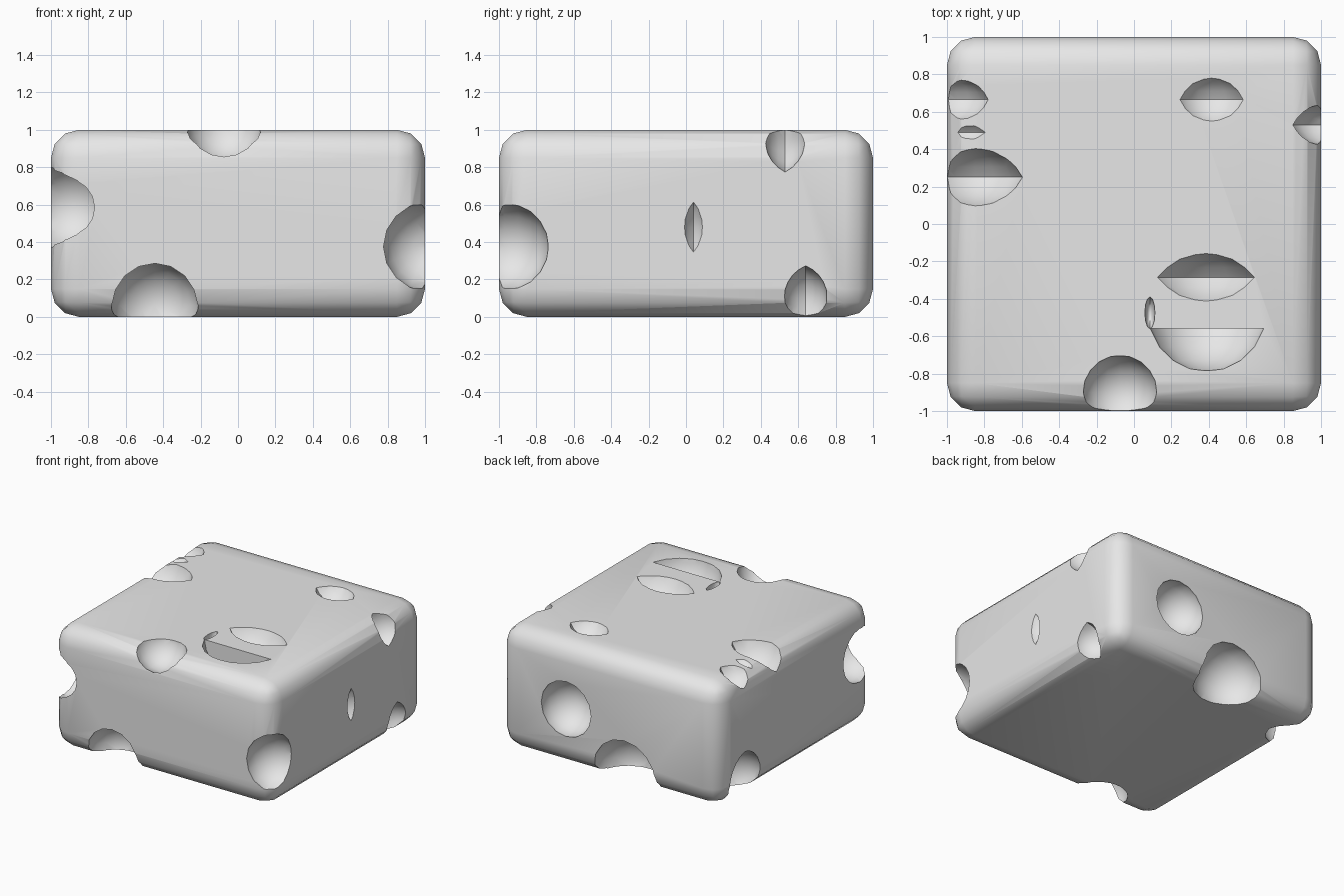
import bpy, bmesh
from math import sin, cos, asin, sqrt, pi, radians
from mathutils import Vector

cube = bpy.data.objects.get("Cube")
if cube:
    bpy.data.objects.remove(cube, do_unlink=True)

grey = bpy.data.materials.new("plain_grey")
grey.use_nodes = True
grey.diffuse_color = (0.8, 0.8, 0.8, 1)
grey.node_tree.nodes["Principled BSDF"].inputs["Base Color"].default_value = (0.8, 0.8, 0.8, 1)


def add_object(name, bm):
    bmesh.ops.recalc_face_normals(bm, faces=bm.faces)
    mesh = bpy.data.meshes.new(name)
    bm.to_mesh(mesh)
    bm.free()
    mesh.materials.append(grey)
    obj = bpy.data.objects.new(name, mesh)
    bpy.context.collection.objects.link(obj)
    return obj


def lens(center, radius, thick, clip=None, sides=16, rings=5):
    """Two domes back to back along y; clip keeps only the part in front of that offset."""
    bm = bmesh.new()
    ball = (radius ** 2 + thick ** 2) / (2 * thick)
    offset = ball - thick
    rim = asin(min(1, radius / ball))
    profile = []
    for i in range(rings + 1):
        a = rim * i / rings
        y, r = ball * cos(a) - offset, ball * sin(a)
        profile += [(-y, r)] if i == rings else [(-y, r), (y, r)]
    if clip is not None:
        profile = [p for p in profile if p[0] < clip - 0.01]
        profile.append((clip, sqrt(ball ** 2 - (offset - clip) ** 2)))
    for y, r in profile:
        for k in range(sides if r > 1e-5 else 1):
            t = 2 * pi * k / sides
            bm.verts.new(Vector(center) + Vector((r * cos(t), y, r * sin(t))))
    bmesh.ops.convex_hull(bm, input=bm.verts)
    return add_object("hole_cutter", bm)


# Rounded block
bm = bmesh.new()
bmesh.ops.create_cube(bm, size=2)
bmesh.ops.scale(bm, vec=(1, 1, 0.5), verts=bm.verts)
bmesh.ops.translate(bm, vec=(0, 0, 0.5), verts=bm.verts)
bmesh.ops.bevel(bm, geom=bm.edges[:], offset=0.15, segments=3, profile=0.5, affect='EDGES')
block = add_object("block", bm)

# Holes: centre, radius, half thickness
holes = [
    # front face and its edges
    ((-0.445, -0.95, 0.06), 0.235, 0.23),
    ((-0.075, -0.9, 1.03), 0.205, 0.2),
    ((-0.92, -0.83, 0.585), 0.235, 0.23),
    ((1.01, -0.97, 0.375), 0.237, 0.235),
    # right face
    ((1.02, 0.53, 0.95), 0.18, 0.11),
    ((1.1, 0.04, 0.48), 0.17, 0.07),
    ((1.01, 0.64, 0.105), 0.17, 0.115),
    # top face
    ((0.415, 0.665, 1.1), 0.2, 0.14),
    ((0.385, -0.285, 1.14), 0.3, 0.155),
    # top left edge
    ((-0.85, 0.25, 1.08), 0.27, 0.165),
    ((-0.9, 0.49, 1.1), 0.145, 0.075),
    ((-0.95, 0.665, 1.05), 0.18, 0.12),
    # back face and lower edges
    ((0.39, 0.98, 0.47), 0.23, 0.22),
    ((-0.14, 0.95, 0.07), 0.29, 0.28),
    ((-0.97, 0.66, 0.13), 0.24, 0.2),
]
cutters = [lens(*h) for h in holes]

# Wide half-round hole with a straight rear lip, and the sliver beside it
cutters.append(lens((0.39, -0.47, 1.04), 0.325, 0.32, clip=-0.09))
bm = bmesh.new()
bmesh.ops.create_uvsphere(bm, u_segments=12, v_segments=8, radius=1)
bmesh.ops.scale(bm, vec=(0.027, 0.085, 0.08), verts=bm.verts)
bmesh.ops.translate(bm, vec=(0.085, -0.475, 1), verts=bm.verts)
cutters.append(add_object("sliver_cutter", bm))

# Carve the holes
bpy.ops.object.select_all(action='DESELECT')
block.select_set(True)
bpy.context.view_layer.objects.active = block
for cutter in cutters:
    cutter.hide_render = True
    mod = block.modifiers.new("carve", 'BOOLEAN')
    mod.operation = 'DIFFERENCE'
    mod.solver = 'EXACT'
    mod.object = cutter
    bpy.ops.object.modifier_apply(modifier=mod.name)
    bpy.data.objects.remove(cutter, do_unlink=True)
bpy.ops.object.shade_smooth_by_angle(angle=radians(35))
